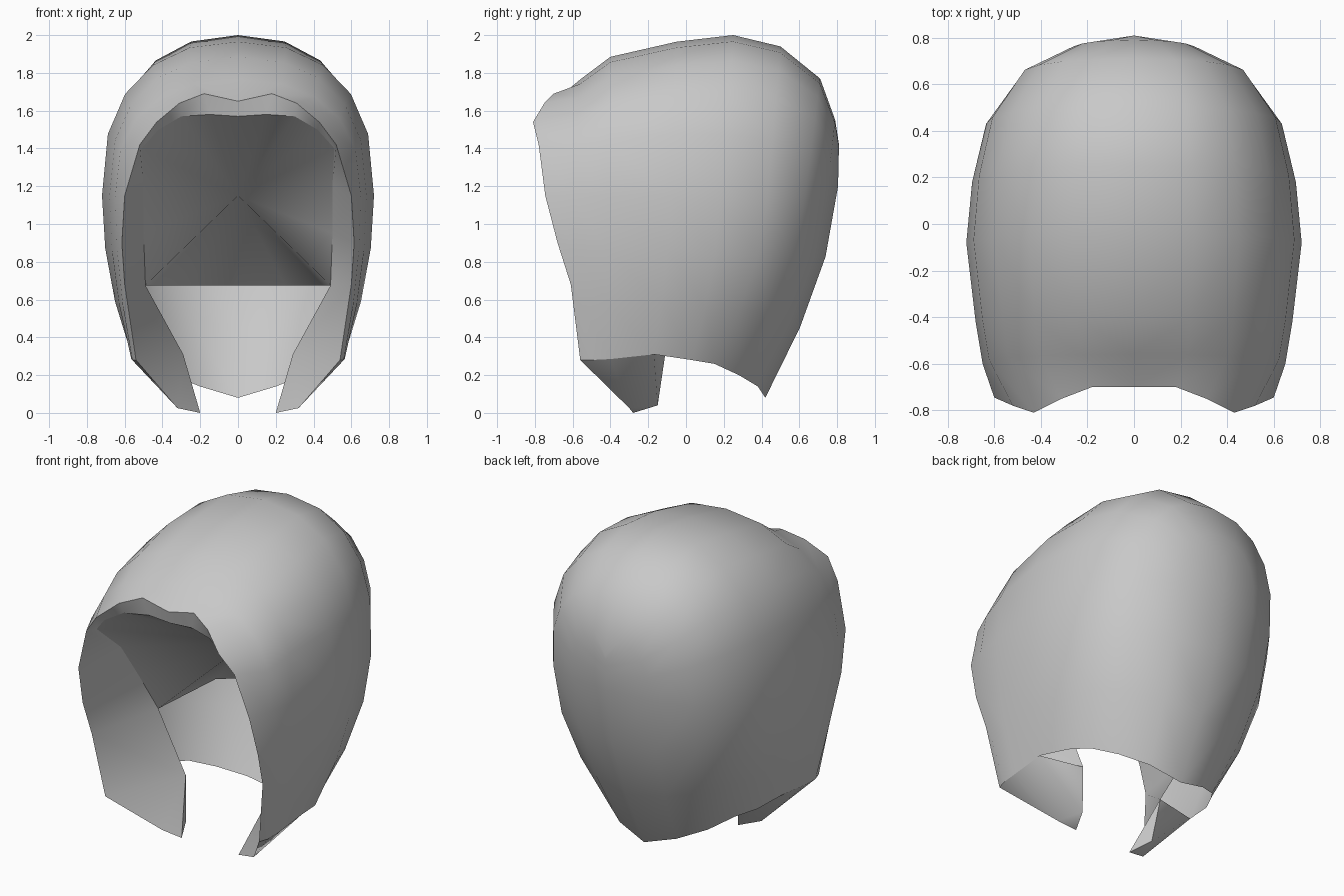
import bpy
import bmesh
import math

cube = bpy.data.objects.get("Cube")
if cube:
    bpy.data.objects.remove(cube, do_unlink=True)

# One plain grey for the whole hood
grey = bpy.data.materials.new("plain grey")
grey.use_nodes = True
grey.diffuse_color = (0.58, 0.58, 0.58, 1)
grey.node_tree.nodes["Principled BSDF"].inputs["Base Color"].default_value = (0.58, 0.58, 0.58, 1)


def make_part(name, verts, faces, angle, recalc=False):
    """Build the +x half of a part and mirror it across x = 0."""
    mesh = bpy.data.meshes.new(name)
    mesh.from_pydata(verts, [], faces)
    bm = bmesh.new()
    bm.from_mesh(mesh)
    bmesh.ops.remove_doubles(bm, verts=bm.verts, dist=0.0005)
    if recalc:
        bmesh.ops.recalc_face_normals(bm, faces=bm.faces)
    bm.to_mesh(mesh)
    bm.free()
    mesh.materials.append(grey)
    obj = bpy.data.objects.new(name, mesh)
    bpy.context.collection.objects.link(obj)
    bpy.ops.object.select_all(action='DESELECT')
    obj.select_set(True)
    bpy.context.view_layer.objects.active = obj
    bpy.ops.object.shade_smooth_by_angle(angle=math.radians(angle))
    mirror = obj.modifiers.new("Mirror", 'MIRROR')
    mirror.use_clip = True
    return obj


UPPER, LOWER = 5, 3


def arch(top, side, bottom):
    """Half arch: rounded from crown to widest point, then tapering to the hem."""
    pts = []
    for k in range(UPPER + 1):
        t = math.pi / 2 * k / UPPER
        across = math.sin(t) ** 0.88
        drop = 1 - max(math.cos(t), 0) ** 0.78
        pts.append((side[0] * across,
                    top[0] + (side[1] - top[0]) * drop,
                    top[1] + (side[2] - top[1]) * drop))
    for k in range(1, LOWER + 1):
        u = k / LOWER
        pts.append((side[0] + (bottom[0] - side[0]) * u ** 2,
                    side[1] + (bottom[1] - side[1]) * u ** 1.6,
                    side[2] + (bottom[2] - side[2]) * u))
    return pts


# Front edge of the face opening, crown to jaw
rim_outer = [(0, -0.70, 1.65), (0.18, -0.70, 1.69), (0.31, -0.75, 1.64),
             (0.43, -0.81, 1.54), (0.52, -0.78, 1.42), (0.60, -0.745, 1.15),
             (0.615, -0.68, 0.90), (0.60, -0.61, 0.68), (0.54, -0.56, 0.28)]
# Inner edge of the face opening
rim_inner = [(0, -0.68, 1.57), (0.15, -0.68, 1.58), (0.30, -0.72, 1.57),
             (0.42, -0.74, 1.50), (0.51, -0.69, 1.40), (0.50, -0.46, 1.20),
             (0.50, -0.28, 0.95), (0.49, -0.10, 0.675), (0.29, -0.11, 0.31)]
# Jaw tip: outer, inner and rear corners
tip_outer, tip_inner, tip_rear = (0.32, -0.30, 0.025), (0.20, -0.28, 0.0), (0.26, -0.15, 0.04)

# Arches from brow to back: crown (y, z), widest point, hem point
arches = [
    ((-0.56, 1.765), (0.65, -0.60, 1.15), (0.56, -0.50, 0.28)),
    ((-0.40, 1.885), (0.68, -0.42, 1.15), (0.565, -0.40, 0.285)),
    ((-0.05, 1.965), (0.72, -0.08, 1.15), (0.565, -0.17, 0.31)),
    ((0.25, 2.00), (0.695, 0.18, 1.12), (0.52, 0.03, 0.28)),
    ((0.50, 1.94), (0.635, 0.43, 1.12), (0.45, 0.15, 0.26)),
    ((0.71, 1.77), (0.49, 0.63, 1.15), (0.35, 0.28, 0.20)),
    ((0.79, 1.55), (0.27, 0.745, 1.17), (0.20, 0.38, 0.14)),
    ((0.81, 1.42), (0.00, 0.805, 1.20), (0.00, 0.42, 0.08)),
]
rings = [rim_outer] + [arch(*a) for a in arches]
n = len(rim_outer)

# Outer shell
verts = [p for ring in rings for p in ring]
faces = []
for i in range(len(rings) - 1):
    for j in range(n - 1):
        a = i * n + j
        faces.append((a, a + 1, a + n + 1, a + n))
make_part("hood_shell", verts, faces, 75)

# Turned-in rim around the face, running down to the jaw tip
outer, inner = rim_outer + [tip_outer], rim_inner + [tip_inner]
m = len(outer)
faces = [(j, m + j, m + j + 1, j + 1) for j in range(m - 1)]
make_part("face_rim", outer + inner, faces, 75)

# Sloping lining inside the hood
loop = rim_inner[:8] + [(0.45, 0.42, 0.675), (0.25, 0.575, 0.675), (0, 0.65, 0.675)]
verts = [(0, 0.10, 1.15)] + loop
faces = [(0, k + 1, k) for k in range(1, len(loop))]
make_part("inner_lining", verts, faces, 180)

# Jaw flaps curling inward below the cheeks
verts = [ring[-1] for ring in rings[:4]] + [tip_outer, tip_inner, tip_rear, rim_inner[-1]]
faces = [(0, 4, 1), (1, 4, 2), (2, 4, 3), (3, 4, 6), (4, 5, 6),
         (7, 6, 5), (3, 6, 7)]
make_part("jaw_flap", verts, faces, 60, recalc=True)
